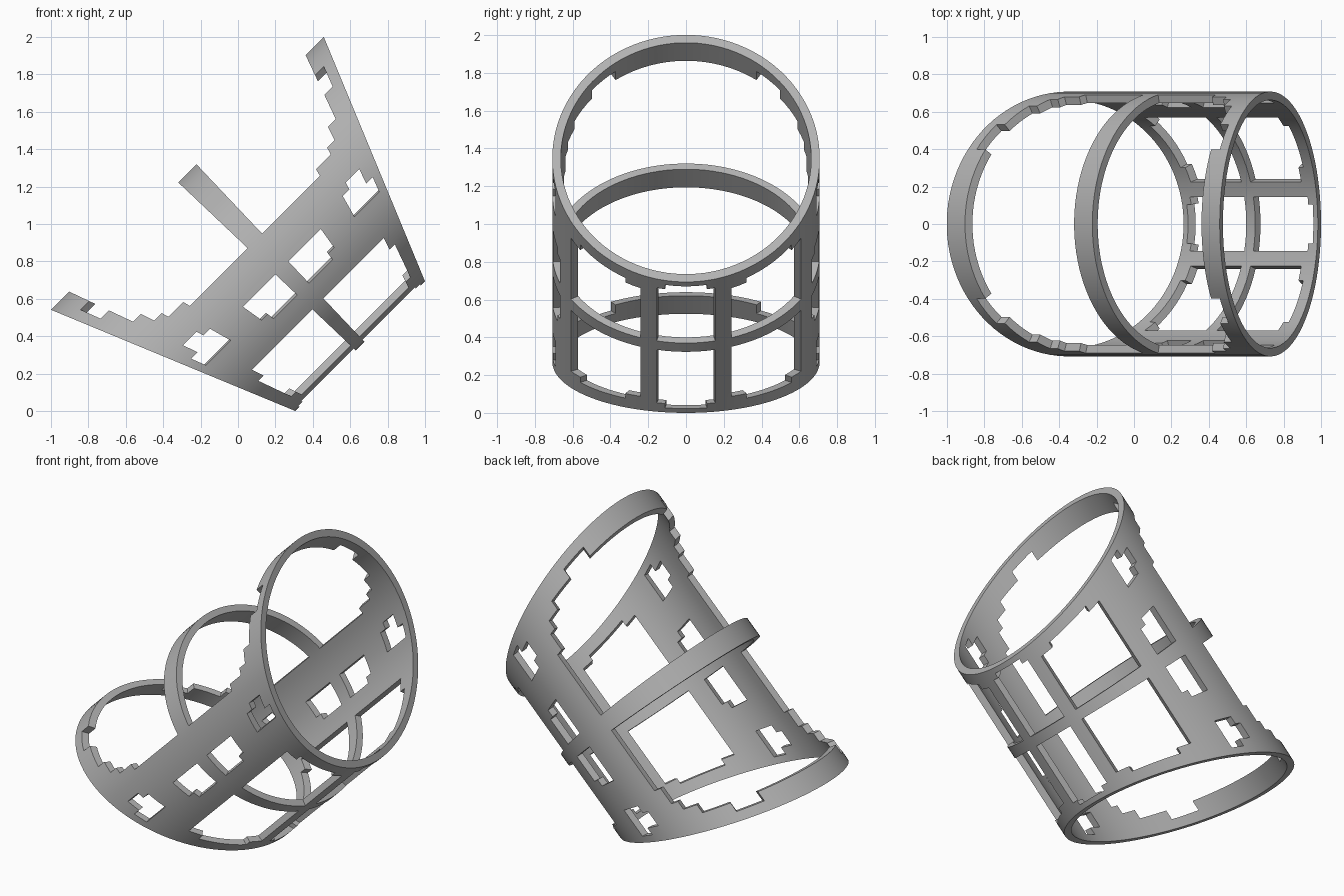
import bpy, bmesh, math
from mathutils import Vector

if "Cube" in bpy.data.objects:
    bpy.data.objects.remove(bpy.data.objects["Cube"])

# Sleeve dimensions: circular mitred ends of radius R, straight sides
R, WALL, HALF = 0.708, 0.045, 0.761
TILT = math.radians(22.5)
SEGS, COLS = 100, 15                      # cells around, cells per half length
CENTRE = Vector((0.191, 0, 0.809))
ALONG = Vector((1, 0, 1)).normalized()
ACROSS = Vector((-1, 0, 1)).normalized()

# Openings, mirrored in both directions: first row, last row, first column, end column
OPENINGS = [
    # large top opening, stepped toward the sides
    (0, 9, 1, 13), (10, 13, 1, 14), (14, 17, 1, 13), (18, 19, 1, 12),
    (20, 20, 1, 11), (21, 21, 1, 9),
    # small windows near the ends
    (25, 25, 11, 13), (26, 26, 10, 13), (27, 28, 10, 14),
    # small windows beside the middle ring
    (27, 29, 1, 6), (30, 30, 1, 5),
    # large lower side windows
    (34, 35, 1, 12), (36, 42, 1, 13), (43, 44, 1, 12),
    # underside window
    (47, 47, 1, 13), (48, 50, 1, 14),
]


def solid(row, col):
    """True where the wall is present; col runs from -COLS to COLS - 1."""
    if not -COLS <= col < COLS:
        return False
    row %= SEGS
    row = min(row, SEGS - row)
    col = col if col >= 0 else -col - 1
    return not any(a <= row <= b and c <= col < d for a, b, c, d in OPENINGS)


def point(row, col, radius):
    """Position of a grid corner on the sleeve."""
    angle = math.tau * (row - 0.5) / SEGS
    v = radius * math.cos(TILT) * math.cos(angle)
    a = col / COLS * (HALF + v * math.tan(TILT))
    p = CENTRE + ALONG * a + ACROSS * v
    p.y += radius * math.sin(angle)
    return p


def build_sleeve():
    bm = bmesh.new()
    cache = {}

    def vert(row, col, inner):
        key = (row % SEGS, col, inner)
        if key not in cache:
            cache[key] = bm.verts.new(point(row, col, R - WALL * inner))
        return cache[key]

    for row in range(SEGS):
        for col in range(-COLS, COLS):
            if not solid(row, col):
                continue
            corners = [(row, col), (row, col + 1), (row + 1, col + 1), (row + 1, col)]
            bm.faces.new([vert(r, c, 0) for r, c in corners])
            bm.faces.new([vert(r, c, 1) for r, c in reversed(corners)])
            # walls toward openings and ends
            neighbours = [(row - 1, col), (row, col + 1), (row + 1, col), (row, col - 1)]
            for i, n in enumerate(neighbours):
                if not solid(*n):
                    p, q = corners[i], corners[(i + 1) % 4]
                    bm.faces.new([vert(*q, 0), vert(*p, 0), vert(*p, 1), vert(*q, 1)])
    bmesh.ops.recalc_face_normals(bm, faces=bm.faces)
    mesh = bpy.data.meshes.new("cutout_sleeve")
    bm.to_mesh(mesh)
    bm.free()
    obj = bpy.data.objects.new("cutout_sleeve", mesh)
    bpy.context.collection.objects.link(obj)
    return obj


# Plain grey material
grey = bpy.data.materials.new("plain grey")
grey.use_nodes = True
colour = (0.45, 0.45, 0.45, 1)
grey.diffuse_color = colour
grey.node_tree.nodes["Principled BSDF"].inputs["Base Color"].default_value = colour

sleeve = build_sleeve()
sleeve.data.materials.append(grey)
bpy.ops.object.select_all(action='DESELECT')
sleeve.select_set(True)
bpy.context.view_layer.objects.active = sleeve
bpy.ops.object.shade_smooth_by_angle(angle=math.radians(30))
